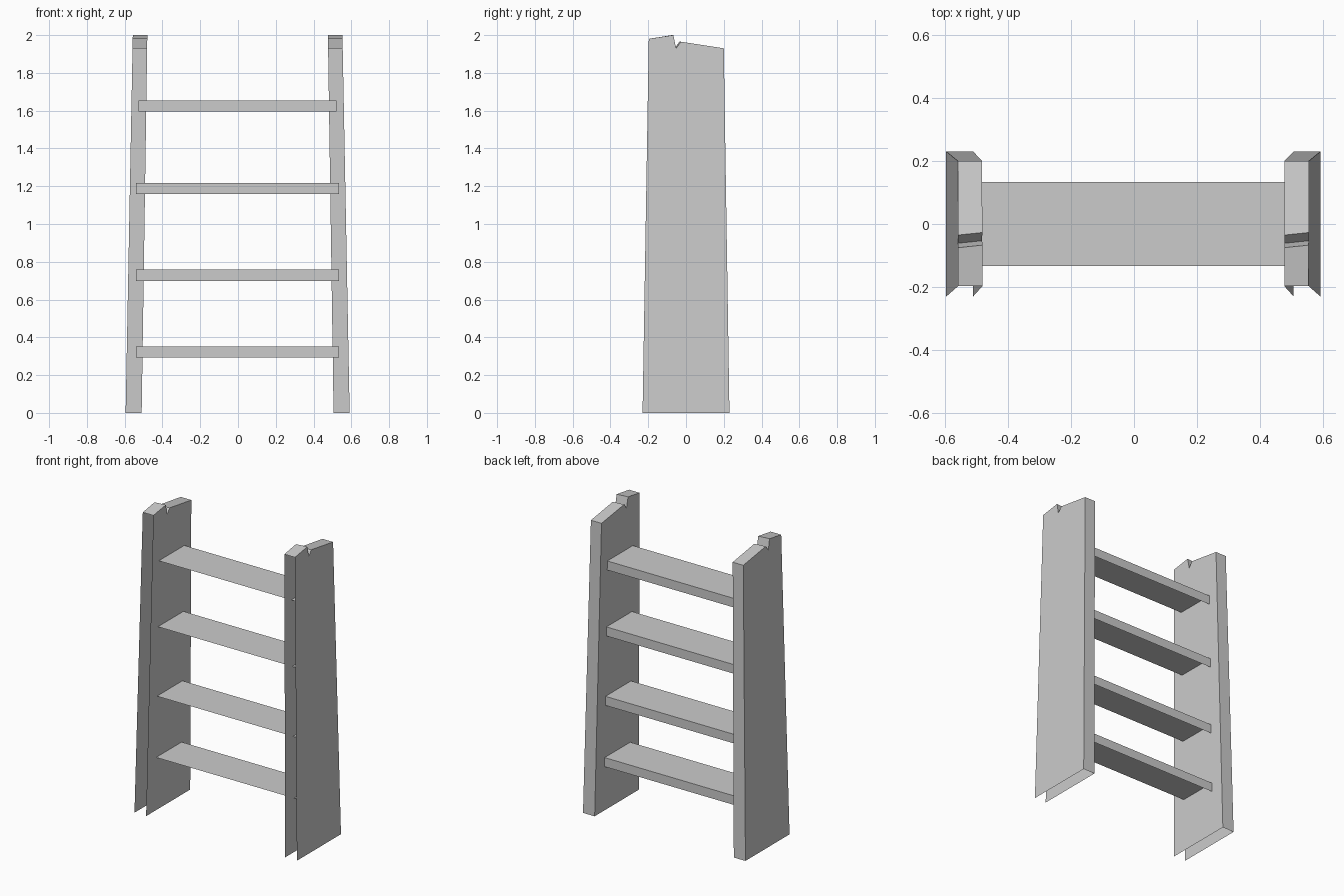
import bpy

if "Cube" in bpy.data.objects:
    bpy.data.objects.remove(bpy.data.objects["Cube"])

# Side outline (y, z) of a rail with its chipped top, and how far the notch skews across the board
OUTLINE = [(-.23, 0), (.23, 0), (.2, 1.93), (-.031, 1.965),
           (-.057, 1.93), (-.071, 2.0), (-.197, 1.98)]
NOTCH = (3, 4, 5)
CX = -.002  # slight offset of the whole frame


def make_object(name, verts, faces):
    mesh = bpy.data.meshes.new(name)
    mesh.from_pydata(verts, [], faces)
    mesh.update()
    obj = bpy.data.objects.new(name, mesh)
    bpy.context.collection.objects.link(obj)
    return obj


def rail(name, side):
    # Leaning board: both walls taper inward with height; front and underside are open
    def loop(bottom, top, skew):
        return [(CX + bottom + (top - bottom) * z / 2,
                 y + (skew if i in NOTCH else 0), z)
                for i, (y, z) in enumerate(OUTLINE)]

    low, high = sorted([(side * .593, side * .555), (side * .508, side * .478)])
    verts = loop(*low, -.004) + loop(*high, .004)
    n = len(OUTLINE)
    faces = [tuple(range(n, 2 * n)), tuple(reversed(range(n)))]
    # back edge and broken top
    faces += [(n + i + 1, n + i, i, i + 1) for i in range(1, n - 1)]
    return make_object(name, verts, faces)


def tread(name, z, half):
    # Open step: top board and back lip only
    d, h = .133, .06
    a, b = CX - half, CX + half
    verts = [(a, -d, z), (b, -d, z), (b, d, z), (a, d, z),
             (a, d, z - h), (b, d, z - h)]
    return make_object(name, verts, [(0, 1, 2, 3), (3, 2, 5, 4)])


# Two side rails
rail("left_rail", -1)
rail("right_rail", 1)

# Four steps
for i, (z, half) in enumerate([(.352, .537), (.758, .537), (1.218, .537), (1.655, .524)]):
    tread(f"step_{i + 1}", z, half)
